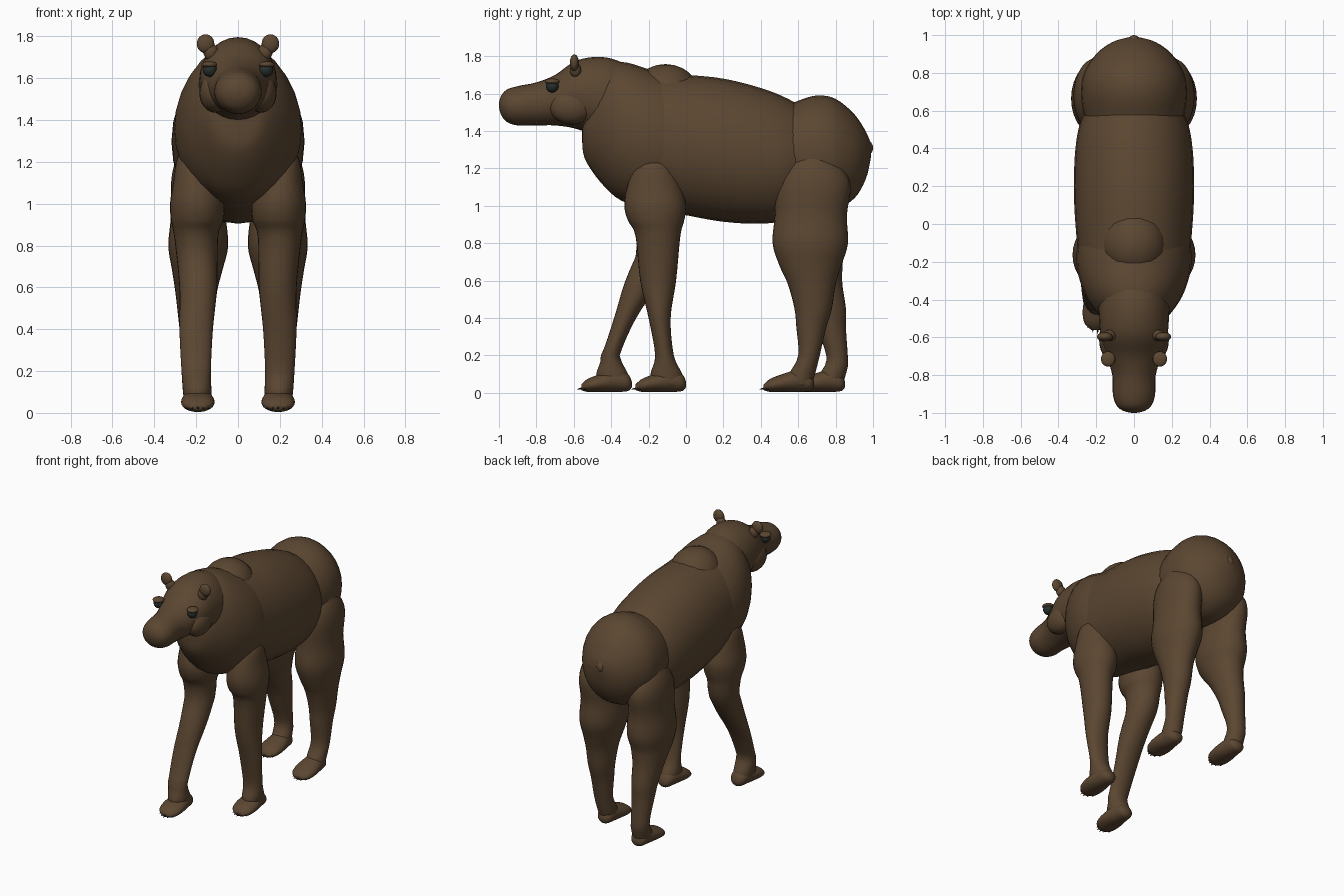
import bpy, bmesh, math
from mathutils import Vector, Matrix

cube = bpy.data.objects.get("Cube")
if cube:
    bpy.data.objects.remove(cube, do_unlink=True)


def make_material(name, color):
    mat = bpy.data.materials.new(name)
    mat.use_nodes = True
    mat.diffuse_color = (*color, 1)
    bsdf = next(n for n in mat.node_tree.nodes if n.type == 'BSDF_PRINCIPLED')
    bsdf.inputs["Base Color"].default_value = (*color, 1)
    bsdf.inputs["Roughness"].default_value = .8
    return mat


FUR = make_material("brown_fur", (.105, .062, .031))
EYE = make_material("dark_eye", (.02, .028, .026))
CLAW = make_material("dark_claw", (.02, .015, .012))


def finish(name, bm, mat):
    bmesh.ops.recalc_face_normals(bm, faces=bm.faces)
    for face in bm.faces:
        face.smooth = True
    mesh = bpy.data.meshes.new(name)
    bm.to_mesh(mesh)
    bm.free()
    mesh.materials.append(mat)
    obj = bpy.data.objects.new(name, mesh)
    bpy.context.collection.objects.link(obj)
    return obj


def smooth_rows(rows, steps=4):
    """Pass a Catmull-Rom curve through the sections."""
    pts = [Vector(r) for r in rows]
    pts = [pts[0]] + pts + [pts[-1]]
    out = []
    for a, b, c, d in zip(pts, pts[1:], pts[2:], pts[3:]):
        for i in range(steps):
            t = i / steps
            out.append(b + (c - a) * t / 2 + (a * 2 - b * 5 + c * 4 - d) * t * t / 2
                       + (b * 3 - a - c * 3 + d) * t ** 3 / 2)
    return out + [pts[-1]]


def loft(name, rows, axis, side=1, shift=lambda t: 0, sides=28):
    """Skin oval sections: (position, low, high, centre x, half width)."""
    bm = bmesh.new()
    rings = []
    for t, low, high, cx, hw in smooth_rows(rows):
        ring = []
        for k in range(sides):
            a = math.tau * k / sides
            x = side * (cx + max(hw, .003) * math.cos(a))
            v = (low + high) / 2 + (high - low) / 2 * math.sin(a)
            co = (x, t + shift(t), v) if axis == 'Y' else (x, v + shift(t), t)
            ring.append(bm.verts.new(co))
        rings.append(ring)
    for r, s in zip(rings, rings[1:]):
        for k in range(sides):
            n = (k + 1) % sides
            bm.faces.new((r[k], r[n], s[n], s[k]))
    bm.faces.new(rings[0])
    bm.faces.new(rings[-1])
    return finish(name, bm, FUR)


def ellipsoid(name, center, radii, mat=FUR, segments=24):
    bm = bmesh.new()
    bmesh.ops.create_uvsphere(bm, u_segments=segments, v_segments=segments // 2, radius=1)
    bm.transform(Matrix.Translation(center) @ Matrix.Diagonal((*radii, 1)))
    return finish(name, bm, mat)


def clamp(v):
    return min(1, max(0, v))


# Trunk sections: y, bottom, top, centre x, half width
loft("torso", [
    (-.4, 1.12, 1.6, 0, .2), (-.25, 1, 1.71, 0, .28), (0, .95, 1.7, 0, .31),
    (.2, .915, 1.68, 0, .318), (.4, .905, 1.63, 0, .31),
    (.55, .93, 1.57, 0, .28), (.7, 1.03, 1.48, 0, .2)], 'Y')
loft("chest", [
    (-.555, 1.34, 1.46, 0, .03), (-.54, 1.25, 1.58, 0, .12), (-.46, 1.13, 1.73, 0, .205),
    (-.35, 1.03, 1.77, 0, .27), (-.2, .99, 1.73, 0, .305),
    (-.05, 1.02, 1.67, 0, .28), (.05, 1.15, 1.55, 0, .18)], 'Y')
loft("rump", [
    (.46, 1.15, 1.4, 0, .16), (.52, 1.05, 1.52, 0, .24), (.6, .99, 1.562, 0, .27),
    (.7, .97, 1.59, 0, .28), (.8, .98, 1.572, 0, .265), (.9, 1.04, 1.49, 0, .2),
    (.96, 1.14, 1.4, 0, .12), (.985, 1.24, 1.34, 0, .045), (.99, 1.28, 1.3, 0, .01)], 'Y')
ellipsoid("shoulder_hump", (0, -.11, 1.6), (.17, .18, .158))
ellipsoid("tail_nub", (0, .96, 1.31), (.035, .04, .045))

# Head with a blunt drooping snout
loft("head", [
    (-1, 1.53, 1.55, 0, .01), (-.99, 1.49, 1.585, 0, .055), (-.96, 1.45, 1.62, 0, .093),
    (-.9, 1.43, 1.64, 0, .112), (-.8, 1.43, 1.66, 0, .115), (-.7, 1.43, 1.7, 0, .145),
    (-.6, 1.415, 1.77, 0, .175), (-.5, 1.38, 1.795, 0, .185),
    (-.4, 1.33, 1.788, 0, .185), (-.28, 1.4, 1.74, 0, .15)], 'Y')

# Leg sections: z, front, back, centre x, half width
front_leg = [
    (1.28, -.2, -.12, .21, .03), (1.22, -.27, -.07, .21, .08), (1.1, -.315, -.025, .2, .11),
    (1, -.33, 0, .195, .13), (.92, -.31, -.01, .195, .125), (.84, -.27, -.03, .2, .105),
    (.6, -.245, -.053, .19, .09), (.4, -.2, -.082, .2, .08), (.2, -.165, -.065, .2, .07),
    (.1, -.19, -.02, .195, .068), (.04, -.17, -.02, .195, .06)]
hind_leg = [
    (1.3, .62, .74, .2, .05), (1.2, .52, .84, .2, .1), (1.1, .48, .88, .195, .125),
    (.95, .475, .86, .19, .13), (.8, .463, .866, .19, .143), (.68, .5, .83, .195, .12),
    (.58, .545, .8, .2, .1), (.45, .58, .78, .2, .085), (.35, .59, .75, .2, .075),
    (.2, .6, .715, .2, .065), (.1, .55, .69, .195, .065), (.04, .53, .67, .195, .06)]
foot = [
    (0, .03, .06, .192, .02), (-.02, .01, .1, .192, .05), (-.08, .005, .125, .192, .066),
    (-.17, .005, .1, .192, .08), (-.235, .005, .075, .192, .07), (-.27, .015, .045, .192, .035)]


def claws(name, side, y):
    bm = bmesh.new()
    for k in range(-2, 3):
        turn = Matrix.Rotation(math.radians(100), 4, 'X')
        place = Matrix.Translation((side * .192 + k * .026, y + .008 * k * k, .025))
        bmesh.ops.create_cone(bm, cap_ends=True, segments=8, radius1=.012, radius2=.001,
                              depth=.06, matrix=place @ turn)
    finish(name, bm, CLAW)


# Striding legs: the right pair swings away from the left pair
for word, side in (("left", 1), ("right", -1)):
    right = side < 0
    for part, rows, swing, knee, heel in (("front", front_leg, -.29, .75, 0),
                                          ("hind", hind_leg, .165, .7, .685)):
        swing = swing if right else 0
        loft(f"{part}_leg_{word}", rows, 'Z', side,
             lambda z: swing * clamp((knee - z) / .55))
        loft(f"{part}_foot_{word}", foot, 'Y', side, lambda y: heel + swing)
        claws(f"{part}_claws_{word}", side, heel + swing - .262)

    # Ears, eyes and eyelids
    ellipsoid(f"ear_{word}", (side * .155, -.597, 1.765), (.042, .024, .045))
    ellipsoid(f"ear_base_{word}", (side * .13, -.59, 1.725), (.035, .03, .04))
    ellipsoid(f"eye_{word}", (side * .135, -.715, 1.64), (.034, .034, .034), EYE)
    ellipsoid(f"eyelid_{word}", (side * .137, -.715, 1.665), (.038, .04, .016))
    ellipsoid(f"cheek_{word}", (side * .11, -.61, 1.53), (.075, .12, .095))
